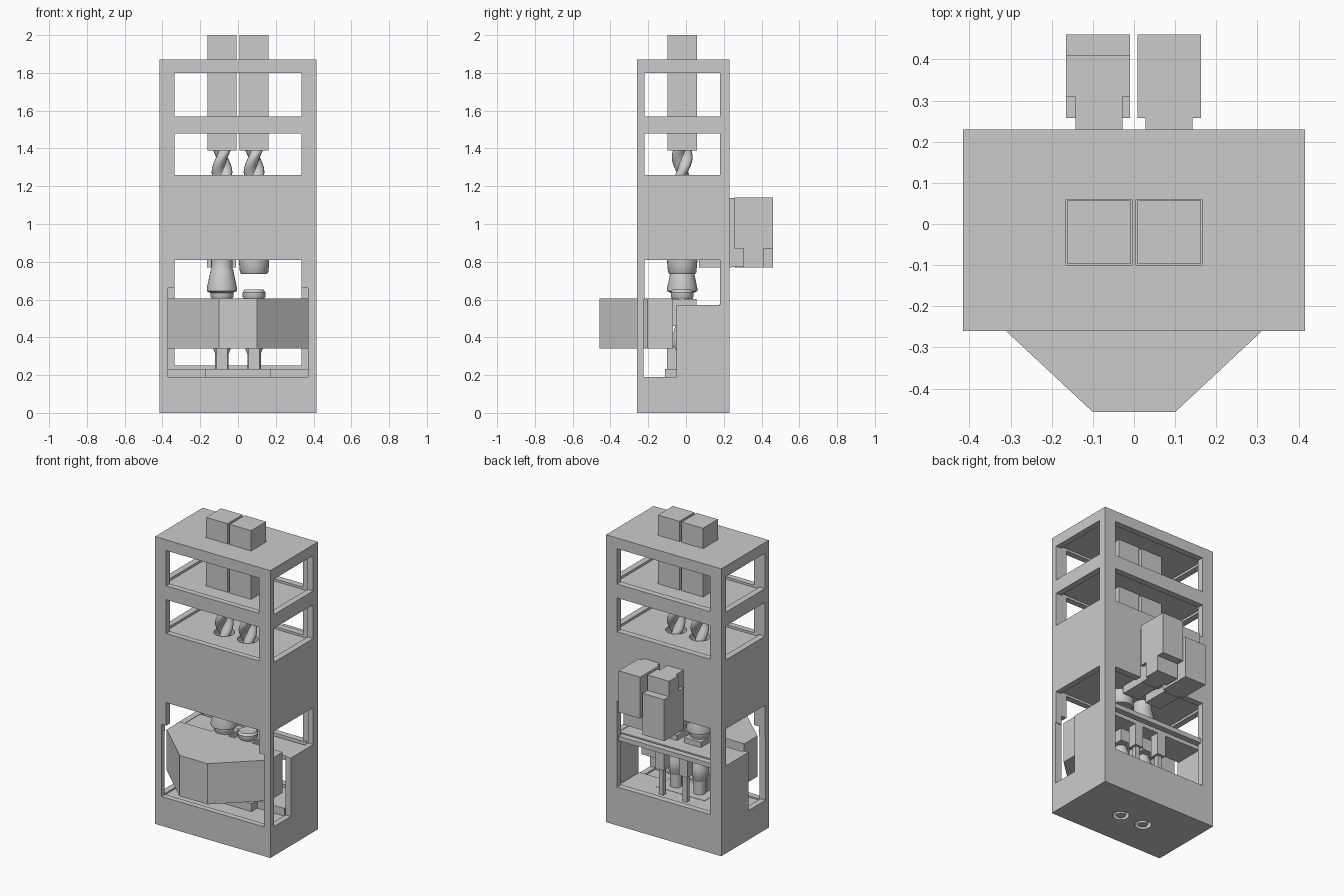
import bpy, bmesh, math

cube = bpy.data.objects.get("Cube")
if cube:
    bpy.data.objects.remove(cube, do_unlink=True)

grey = bpy.data.materials.new("light_grey")
grey.use_nodes = True
grey.diffuse_color = (0.6, 0.6, 0.6, 1)
grey.node_tree.nodes["Principled BSDF"].inputs["Base Color"].default_value = (0.6, 0.6, 0.6, 1)


def finish(name, bm, smooth=False):
    bmesh.ops.recalc_face_normals(bm, faces=bm.faces)
    mesh = bpy.data.meshes.new(name)
    bm.to_mesh(mesh)
    bm.free()
    mesh.materials.append(grey)
    ob = bpy.data.objects.new(name, mesh)
    bpy.context.collection.objects.link(ob)
    if smooth:
        bpy.ops.object.select_all(action="DESELECT")
        ob.select_set(True)
        bpy.context.view_layer.objects.active = ob
        bpy.ops.object.shade_smooth_by_angle(angle=math.radians(35))
    return ob


def box(name, x, y, z):
    bm = bmesh.new()
    bmesh.ops.create_cube(bm, size=1)
    for v in bm.verts:
        for i, (lo, hi) in enumerate((x, y, z)):
            v.co[i] = lo if v.co[i] < 0 else hi
    return finish(name, bm)


def stack(name, rings, smooth=False):
    """Skin a list of equal-length point rings and cap both ends."""
    bm = bmesh.new()
    loops = [[bm.verts.new(p) for p in ring] for ring in rings]
    n = len(loops[0])
    for a, b in zip(loops, loops[1:]):
        for i in range(n):
            j = (i + 1) % n
            bm.faces.new((a[i], a[j], b[j], b[i]))
    bm.faces.new(loops[0])
    bm.faces.new(loops[-1])
    return finish(name, bm, smooth)


def lathe(name, x, y, profile, n=32):
    turn = [i * math.tau / n for i in range(n)]
    return stack(name, [[(x + r * math.cos(a), y + r * math.sin(a), z) for a in turn]
                        for r, z in profile], True)


def auger(name, x, y, z0, z1, steps=32, n=24):
    """Two-lobed cross-section twisted while it rises."""
    rings = []
    for s in range(steps + 1):
        t = s / steps
        ring = []
        for i in range(n):
            a = i * math.tau / n
            r = 0.024 + 0.031 * abs(math.cos(a)) ** 1.5
            b = a + t * math.tau * 0.9
            ring.append((x + r * math.cos(b), y + r * math.sin(b), z0 + t * (z1 - z0)))
        rings.append(ring)
    return stack(name, rings, True)


def cut(ob, cutter):
    cutter.hide_render = True
    mod = ob.modifiers.new("cut", "BOOLEAN")
    mod.operation, mod.solver, mod.object = "DIFFERENCE", "EXACT", cutter
    bpy.context.view_layer.objects.active = ob
    bpy.ops.object.modifier_apply(modifier=mod.name)
    bpy.data.objects.remove(cutter, do_unlink=True)


# Tall cabinet with upper and lower openings
frame = box("cabinet_frame", (-.415, .415), (-.26, .23), (0, 1.87))
THRU = (-1, 1)
for lo, hi in ((1.57, 1.80), (1.26, 1.48)):
    cut(frame, box("cavity", (-.375, .375), (-.222, .188), (lo - .015, hi + .015)))
    cut(frame, box("front_window", (-.335, .335), THRU, (lo, hi)))
    cut(frame, box("side_window", THRU, (-.22, .18), (lo, hi)))

# Lower work bay
cut(frame, box("bay", (-.377, .377), (-.222, .188), (.18, .825)))
cut(frame, box("bay_window", (-.335, .335), THRU, (.25, .81)))
cut(frame, box("bay_front", (-.37, .37), (-1, -.1), (.19, .66)))
cut(frame, box("bay_side_low", THRU, (-.225, -.05), (.19, .60)))
cut(frame, box("bay_side_high", THRU, (-.22, .18), (.57, .81)))
CY = -.02
for x in (-.085, .085):
    cut(frame, box("motor_hole", (x - .08, x + .08), (CY - .08, CY + .08), (1.75, 1.95)))
    cut(frame, box("motor_hole", (x - .08, x + .08), (CY - .08, CY + .08), (1.4, 1.65)))
    cut(frame, lathe("auger_hole", x, CY, ((.062, 1.1), (.062, 1.35))))
    cut(frame, lathe("outlet_hole", x, CY, ((.05, -.1), (.05, .12))))

# Shelf, rail and raised floor inside the bay
box("bay_shelf", (-.376, .376), (-.04, .15), (.54, .568))
box("bay_shelf_rail", (-.376, .376), (.175, .215), (.545, .575))
box("bay_floor_step", (-.37, .37), (-.05, .187), (.17, .23))

# Faceted front housing
half = [(.10, -.457), (.37, -.205), (.37, -.07)]
outline = half + [(-x, y) for x, y in reversed(half)]
stack("front_housing", [[(x, y, z) for x, y in outline] for z in (.34, .605)])

for side, x in (("right", -.085), ("left", .085)):
    # Drive column with auger
    box(side + "_drive_column", (x - .077, x + .077), (CY - .077, CY + .077), (1.39, 2))
    auger(side + "_auger", x, CY, 1.12, 1.40)
    # Holder and plug behind the housing
    box(side + "_holder", (x - .06, x + .06), (-.08, .055), (.46, .602))
    lathe(side + "_plug", x, CY, ((.05, .60), (.06, .615), (.06, .638), (.05, .652)))
    # Filling tube, flange and outlet
    lathe(side + "_tube", x, CY, ((.036, .19), (.036, .47)))
    lathe(side + "_tube_collar", x, CY, ((.03, .30), (.055, .36), (.055, .40), (.036, .46)))
    box(side + "_tube_guide", (x - .03, x + .03), (-.10, -.05), (.17, .35))
    box(side + "_flange", (x - .09, x + .09), (-.11, .06), (.17, .232))
    lathe(side + "_outlet", x, CY, ((.028, 0), (.035, .015), (.035, .15)))
    # Small valve blocks hanging under the shelf
    box(side + "_valve_block", (x - .03, x + .03), (.09, .15), (.40, .55))
    box(side + "_valve_stem", (x - .015, x + .015), (.105, .135), (.22, .41))
    # Neck joining the rear drive to the cabinet
    box(side + "_rear_neck", (x - .057, x + .057), (.22, .32), (.772, 1.138))
    box(side + "_rear_arm", (x - .057, x + .057), (.07, .24), (.77, .82))

# Rear drives, one mounted upside down
SPAN_L, SPAN_R = (.008, .163), (-.165, -.01)
box("left_rear_motor", SPAN_L, (.257, .46), (.87, 1.14))
box("left_rear_gearbox", SPAN_L, (.305, .41), (.77, .872))
box("right_rear_motor", SPAN_R, (.257, .46), (.77, 1.04))
box("right_rear_gearbox", SPAN_R, (.31, .41), (1.038, 1.14))

# Dosing heads: raised on the left, lowered on the right
lathe("left_dosing_head", .085, CY, ((.068, .735), (.075, .745), (.08, .80), (.08, .82)))
lathe("right_dosing_head", -.085, CY, ((.055, .60), (.06, .635), (.08, .645), (.08, .66),
                                     (.06, .755), (.055, .765), (.055, .82)))
